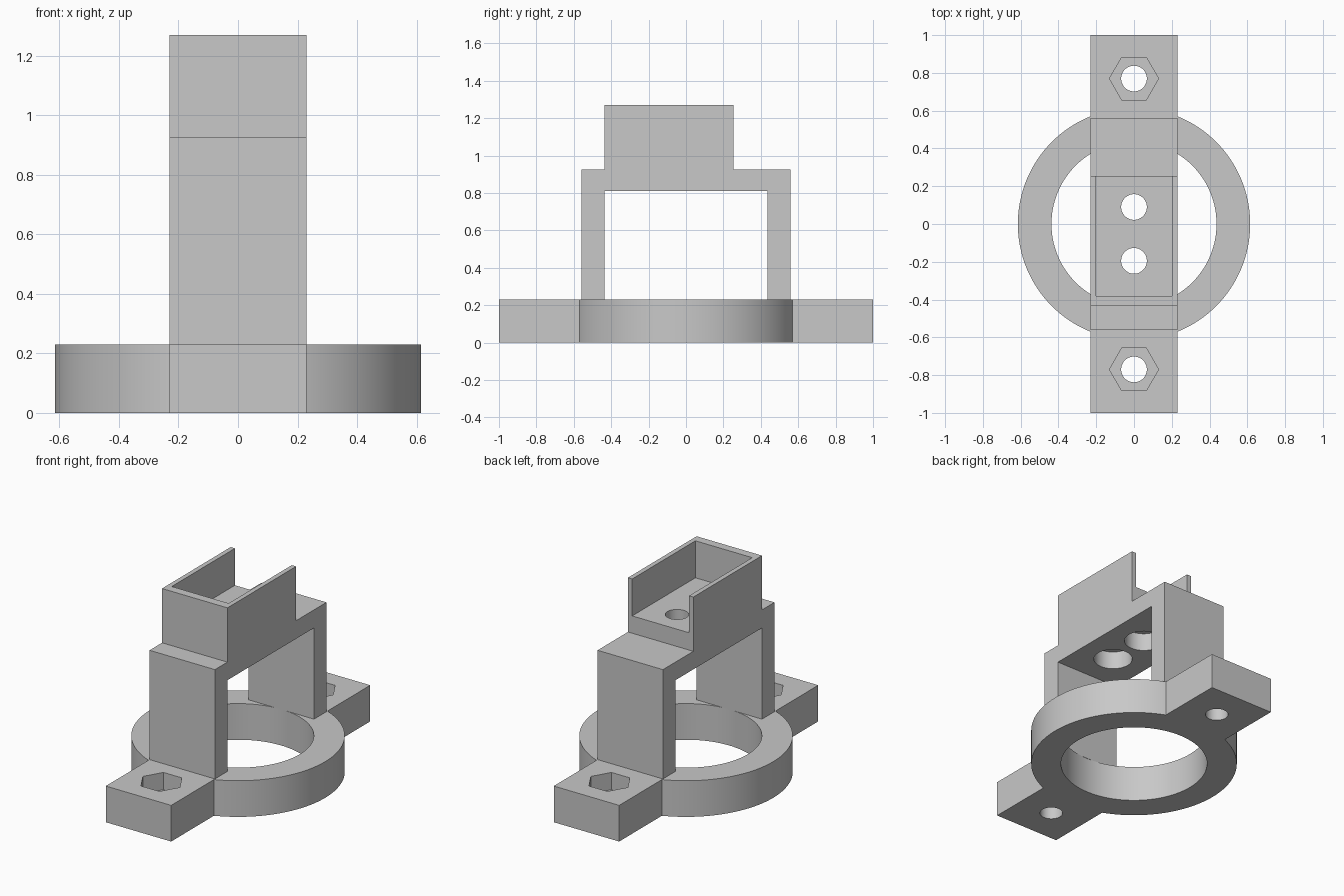
import bpy
import bmesh
import math

if "Cube" in bpy.data.objects:
    bpy.data.objects.remove(bpy.data.objects["Cube"], do_unlink=True)

grey = bpy.data.materials.new("plain_grey")
grey.use_nodes = True
GREY = (0.58, 0.58, 0.58, 1)
grey.diffuse_color = GREY
grey.node_tree.nodes["Principled BSDF"].inputs["Base Color"].default_value = GREY


def prism(name, points, axis, start, end):
    """Extrude a closed outline along x (points are y, z) or z (points are x, y)."""
    bm = bmesh.new()
    place = (lambda a, b: (start, a, b)) if axis == "x" else (lambda a, b: (a, b, start))
    shift = (end - start, 0, 0) if axis == "x" else (0, 0, end - start)
    face = bm.faces.new([bm.verts.new(place(a, b)) for a, b in points])
    new = bmesh.ops.extrude_face_region(bm, geom=[face])["geom"]
    bmesh.ops.translate(bm, vec=shift, verts=[v for v in new if isinstance(v, bmesh.types.BMVert)])
    bmesh.ops.recalc_face_normals(bm, faces=bm.faces)
    mesh = bpy.data.meshes.new(name)
    bm.to_mesh(mesh)
    bm.free()
    mesh.materials.append(grey)
    obj = bpy.data.objects.new(name, mesh)
    bpy.context.collection.objects.link(obj)
    return obj


def rod(name, y, radius, z0, z1, sides=48):
    angles = [2 * math.pi * i / sides for i in range(sides)]
    outline = [(radius * math.cos(a), y + radius * math.sin(a)) for a in angles]
    return prism(name, outline, "z", z0, z1)


def block(name, x, y0, y1, z0, z1):
    return prism(name, [(-x, y0), (x, y0), (x, y1), (-x, y1)], "z", z0, z1)


def combine(target, tool, operation="DIFFERENCE"):
    mod = target.modifiers.new("combine", "BOOLEAN")
    mod.operation, mod.solver, mod.object = operation, "EXACT", tool
    bpy.context.view_layer.objects.active = target
    bpy.ops.object.modifier_apply(modifier=mod.name)
    bpy.data.objects.remove(tool, do_unlink=True)


def finish(obj):
    bpy.ops.object.select_all(action="DESELECT")
    obj.select_set(True)
    bpy.context.view_layer.objects.active = obj
    bpy.ops.object.shade_smooth_by_angle(angle=math.radians(30))


WIDTH = 0.23
BASE = 0.23
HOLE = 0.068

# Clamp ring with two mounting lugs
base = rod("ring_base", 0, 0.615, 0, BASE, 128)
combine(base, block("lug_bar", WIDTH, -1, 1, 0, BASE), "UNION")
combine(base, rod("bore", 0, 0.437, -0.1, 0.4, 128))

# Nut pockets and bolt holes in the lugs
for y in (-0.77, 0.77):
    combine(base, rod("nut_pocket", y, 0.13, 0.12, 0.4, 6))
    combine(base, rod("bolt_hole", y, HOLE, -0.1, 0.4))
finish(base)

# Arch with the holder block on top, as one side outline
outline = [(-0.56, BASE), (-0.56, 0.925), (-0.435, 0.925), (-0.435, 1.27),
           (0.255, 1.27), (0.255, 0.925), (0.56, 0.925), (0.56, BASE),
           (0.435, BASE), (0.435, 0.81), (-0.435, 0.81), (-0.435, BASE)]
arch = prism("arch_holder", outline, "x", -WIDTH, WIDTH)

# Tray pocket, open at the back
combine(arch, block("tray_pocket", 0.2, -0.38, 0.5, 1.035, 1.5))

# Screw holes, counterbored from below
for y in (-0.195, 0.09):
    combine(arch, rod("screw_hole", y, HOLE, 0.7, 1.2))
    combine(arch, rod("screw_head_recess", y, 0.115, 0.7, 0.925))
finish(arch)
